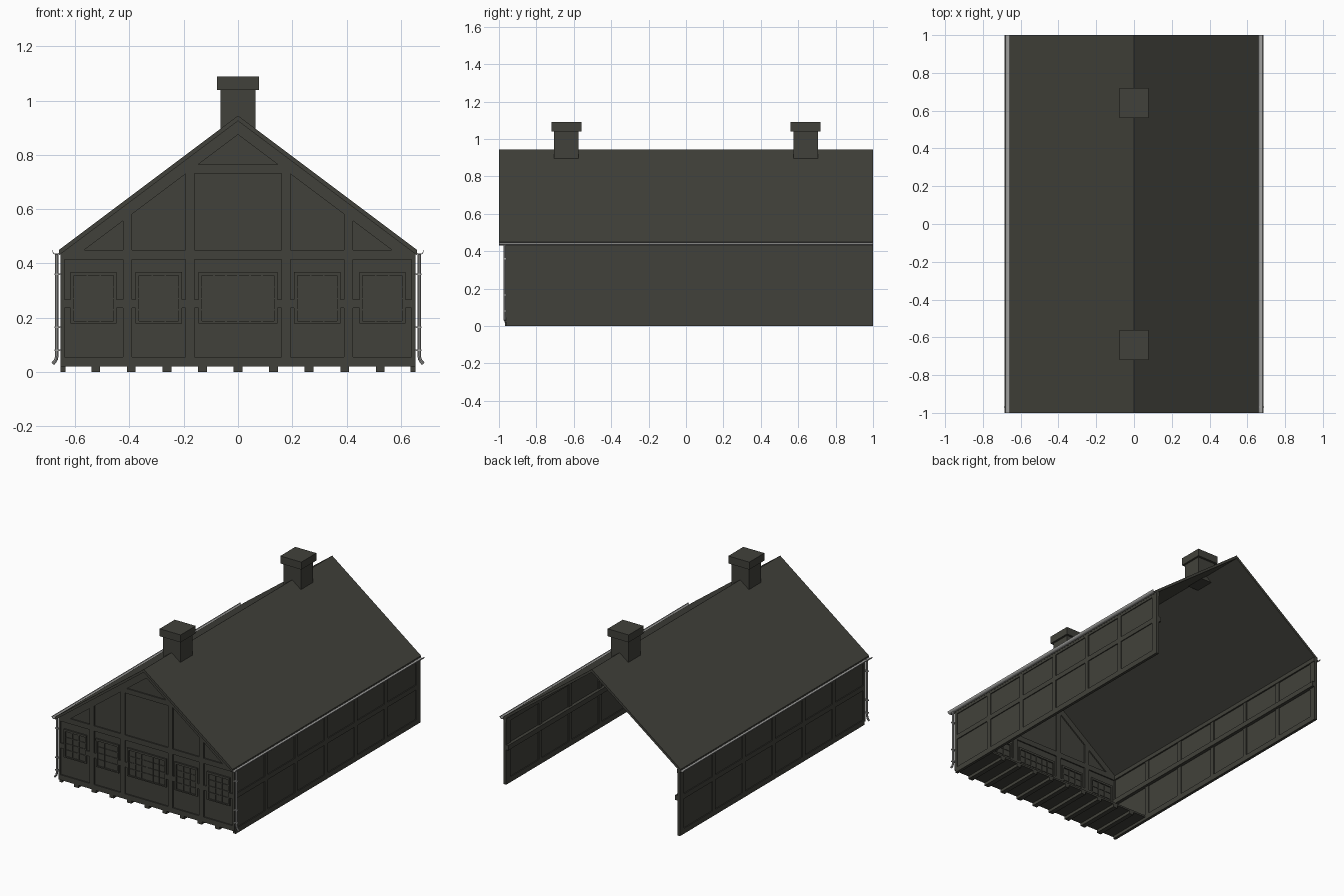
import bpy, bmesh, math
from mathutils import Vector

if "Cube" in bpy.data.objects:
    bpy.data.objects.remove(bpy.data.objects["Cube"])


def material(name, rgb):
    m = bpy.data.materials.new(name)
    m.diffuse_color = (*rgb, 1)
    m.use_nodes = True
    m.node_tree.nodes["Principled BSDF"].inputs["Base Color"].default_value = m.diffuse_color
    return m


DARK = material("dark_timber", (0.053, 0.053, 0.043))
METAL = material("grey_metal", (0.36, 0.36, 0.35))


def finish(name, bm, mat):
    bmesh.ops.recalc_face_normals(bm, faces=bm.faces)
    me = bpy.data.meshes.new(name)
    bm.to_mesh(me)
    bm.free()
    me.materials.append(mat)
    ob = bpy.data.objects.new(name, me)
    bpy.context.collection.objects.link(ob)
    return ob


def add_box(bm, x0, x1, y0, y1, z0, z1):
    vs = bmesh.ops.create_cube(bm, size=1)["verts"]
    for v in vs:
        v.co = Vector(((x0 + x1) / 2 + v.co.x * (x1 - x0),
                       (y0 + y1) / 2 + v.co.y * (y1 - y0),
                       (z0 + z1) / 2 + v.co.z * (z1 - z0)))


def add_prism(bm, profile, y0, y1):
    """Extrude an x-z outline along y."""
    a = [bm.verts.new((x, y0, z)) for x, z in profile]
    b = [bm.verts.new((x, y1, z)) for x, z in profile]
    n = len(profile)
    bm.faces.new(a)
    bm.faces.new(b[::-1])
    for i in range(n):
        bm.faces.new((a[i], b[i], b[(i + 1) % n], a[(i + 1) % n]))


def boxes(name, items, mat=DARK):
    bm = bmesh.new()
    for it in items:
        add_box(bm, *it)
    return finish(name, bm, mat)


EAVE, RIDGE, HALF = 0.45, 0.945, 0.655
SLOPE = (RIDGE - EAVE) / 0.66


def roof_z(x, drop=0.0):
    return RIDGE - drop - SLOPE * abs(x)


# roof slabs
bm = bmesh.new()
for s in (-1, 1):
    add_prism(bm, [(0, RIDGE), (s * 0.66, roof_z(0.66)),
                   (s * 0.66, roof_z(0.66, 0.02)), (0, RIDGE - 0.02)], -1, 1)
finish("roof", bm, DARK)

# chimneys with caps
for y, label in ((-0.64, "front"), (0.64, "rear")):
    boxes("chimney_" + label, [
        (-0.065, 0.065, y - 0.065, y + 0.065, 0.895, 1.04),
        (-0.078, 0.078, y - 0.08, y + 0.08, 1.04, 1.09)])

# side walls: thin panels, and timbers showing on both faces
for s, label in ((-1, "left"), (1, "right")):
    def side(a, b, y0, y1, z0, z1):
        x0, x1 = sorted((s * a, s * b))
        return (x0, x1, y0, y1, z0, z1)
    boxes("side_panels_" + label, [side(0.642, 0.649, -0.96, 0.998, 0.005, 0.44)])
    posts = [(-0.96, -0.945), (0.955, 1.0)]
    posts += [(-0.635 + i * 0.318 - 0.016, -0.635 + i * 0.318 + 0.016) for i in range(5)]
    boxes("side_posts_" + label,
          [side(0.636, HALF, a, b, 0.036, 0.42) for a, b in posts])
    boxes("side_rails_" + label, [
        side(0.636, HALF, -0.96, 1, 0, 0.036),
        side(0.62, HALF, -0.96, 1, 0.235, 0.268),
        side(0.632, HALF, -0.96, 1, 0.418, 0.445)])

# gable wall sheet
bm = bmesh.new()
add_prism(bm, [(-0.65, 0.022), (0.65, 0.022), (0.65, roof_z(0.65, 0.015)),
               (0, RIDGE - 0.015), (-0.65, roof_z(0.65, 0.015))], -0.962, -0.952)
finish("gable_panel", bm, DARK)

# gable timbers
F, B = -0.97, -0.944
bm = bmesh.new()
for z0, z1 in ((0.02, 0.055), (0.415, 0.45)):
    add_box(bm, -HALF, HALF, F, B, z0, z1)
for s in (-1, 1):
    add_box(bm, *sorted((s * 0.64, s * HALF)), F, B, 0.02, 0.45)
    for c in (0.407, 0.177):
        x0, x1 = s * (c - 0.0165), s * (c + 0.0165)
        add_prism(bm, [(x0, 0.055), (x1, 0.055), (x1, roof_z(x1, 0.03)),
                       (x0, roof_z(x0, 0.03))], F, B)
    # sloping rafter
    add_prism(bm, [(0, RIDGE - 0.015), (s * HALF, roof_z(HALF, 0.015)),
                   (s * HALF, 0.43), (s * 0.58, 0.44), (0, 0.875)], F - 0.001, B)
add_box(bm, -0.177, 0.177, F, B, 0.732, 0.765)
finish("gable_timbers", bm, DARK)

# windows: frames, glazing bars and mid rail stubs
bays = [(-0.532, 0.073, 3, -0.64, -0.424), (-0.292, 0.073, 3, -0.39, -0.194),
        (0, 0.133, 6, -0.16, 0.16), (0.292, 0.073, 3, 0.194, 0.39),
        (0.532, 0.073, 3, 0.424, 0.64)]
frames, bars, stubs = [], [], []
for c, h, cols, bx0, bx1 in bays:
    l, r, z0, z1 = c - h, c + h, 0.187, 0.355
    frames += [(l - 0.012, l, F, B, z0, z1), (r, r + 0.012, F, B, z0, z1),
               (l - 0.012, r + 0.012, F - 0.002, B, z1, z1 + 0.014),
               (l - 0.012, r + 0.012, F, B, z0 - 0.008, z0)]
    for i in range(1, cols):
        x = l + (r - l) * i / cols
        bars.append((x - 0.003, x + 0.003, F + 0.003, B - 0.003, z0, z1))
    for j in range(1, 4):
        z = z0 + (z1 - z0) * j / 4
        bars.append((l, r, F + 0.004, B - 0.004, z - 0.0025, z + 0.0025))
    stubs += [(bx0, l - 0.012, F, B, 0.235, 0.268), (r + 0.012, bx1, F, B, 0.235, 0.268)]
boxes("window_frames", frames)
boxes("window_bars", bars)
boxes("gable_mid_rail", stubs)

# short floor at the front, carried on joists
boxes("floor_boards", [(-0.64, 0.64, -0.96, -0.65, 0.02, 0.032)])
boxes("floor_joists", [(k * 0.131 - 0.016, k * 0.131 + 0.016, -0.968, -0.65, 0, 0.022)
                       for k in range(-4, 5)])

# half-round gutters, downpipes and brackets on both sides
for s, label in ((-1, "left"), (1, "right")):
    bm = bmesh.new()
    arc = [math.pi + math.pi * i / 10 for i in range(11)]
    prof = [(s * (0.67 + 0.015 * math.cos(a)), 0.447 + 0.015 * math.sin(a)) for a in arc]
    prof += [(s * (0.67 + 0.012 * math.cos(a)), 0.447 + 0.012 * math.sin(a)) for a in arc[::-1]]
    add_prism(bm, prof, -1, 1)
    finish("gutter_" + label, bm, METAL)

    cu = bpy.data.curves.new("downpipe_" + label, "CURVE")
    cu.dimensions = "3D"
    cu.bevel_depth = 0.0065
    cu.bevel_resolution = 2
    cu.use_fill_caps = True
    path = [(0.668, 0.437), (0.668, 0.06), (0.670, 0.048), (0.675, 0.039), (0.683, 0.03)]
    sp = cu.splines.new("POLY")
    sp.points.add(len(path) - 1)
    for p, (x, z) in zip(sp.points, path):
        p.co = (s * x, -0.968, z, 1)
    cu.materials.append(METAL)
    ob = bpy.data.objects.new("downpipe_" + label, cu)
    bpy.context.collection.objects.link(ob)
    bpy.ops.object.select_all(action="DESELECT")
    ob.select_set(True)
    bpy.context.view_layer.objects.active = ob
    bpy.ops.object.convert(target="MESH")
    bpy.ops.object.shade_smooth_by_angle()

    boxes("pipe_brackets_" + label,
          [(*sorted((s * 0.65, s * 0.677)), -0.976, -0.96, z - 0.003, z + 0.003)
           for z in (0.08, 0.165, 0.36)], METAL)
